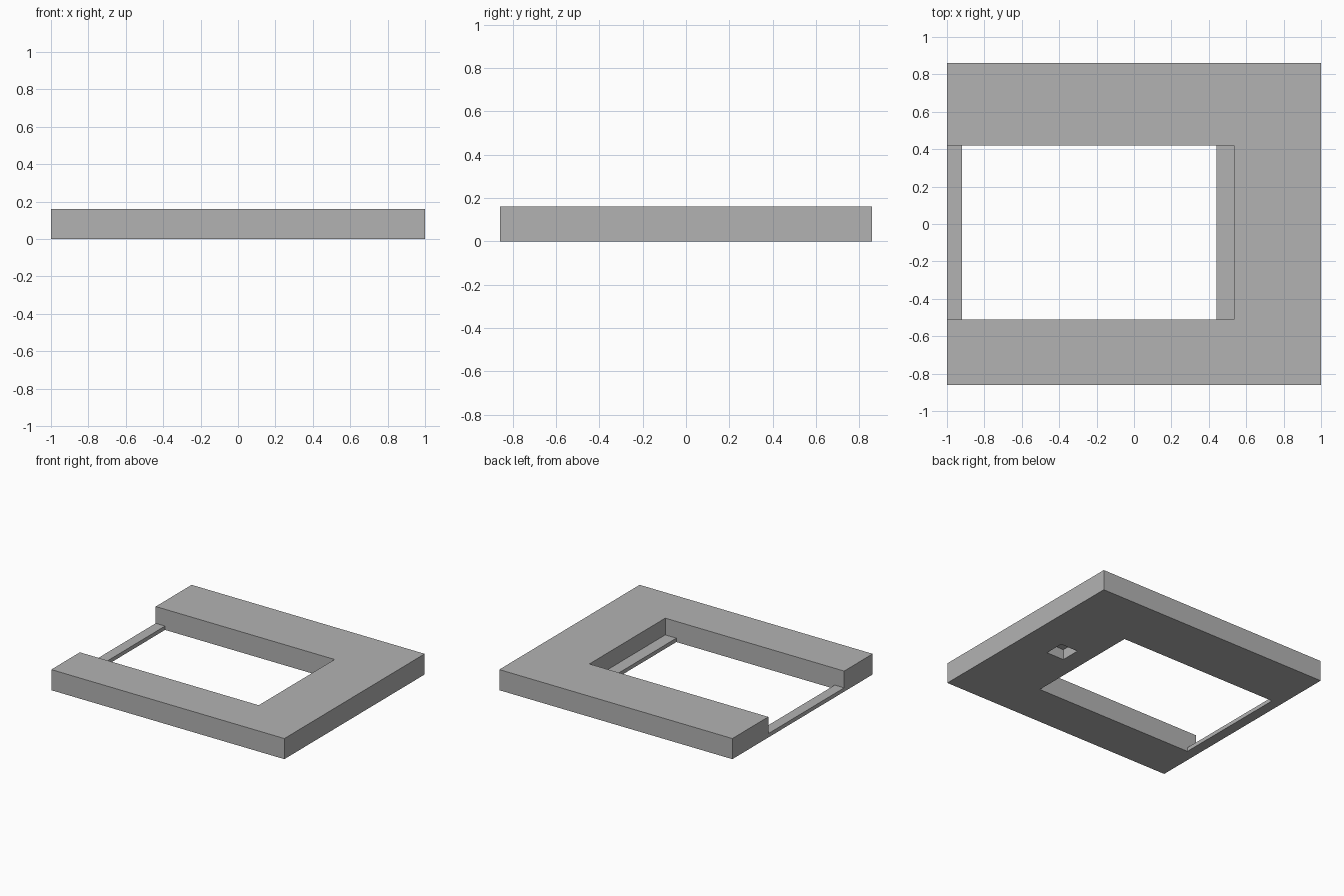
import bpy
import bmesh
from mathutils import Vector

cube = bpy.data.objects.get("Cube")
if cube:
    bpy.data.objects.remove(cube, do_unlink=True)

grey = bpy.data.materials.new("plain grey")
grey.use_nodes = True
colour = (0.45, 0.45, 0.45, 1)
grey.diffuse_color = colour
grey.node_tree.nodes["Principled BSDF"].inputs["Base Color"].default_value = colour


def prism(name, profile, y0, y1):
    """Extrude an x-z profile along y."""
    bm = bmesh.new()
    face = bm.faces.new([bm.verts.new((x, y0, z)) for x, z in profile])
    ext = bmesh.ops.extrude_face_region(bm, geom=[face])
    moved = [v for v in ext["geom"] if isinstance(v, bmesh.types.BMVert)]
    bmesh.ops.translate(bm, verts=moved, vec=Vector((0, y1 - y0, 0)))
    bmesh.ops.recalc_face_normals(bm, faces=bm.faces)
    mesh = bpy.data.meshes.new(name)
    bm.to_mesh(mesh)
    bm.free()
    mesh.materials.append(grey)
    obj = bpy.data.objects.new(name, mesh)
    bpy.context.collection.objects.link(obj)
    return obj


def box_profile(x0, x1, z0, z1):
    return [(x0, z0), (x1, z0), (x1, z1), (x0, z1)]


def cut(target, cutter):
    mod = target.modifiers.new(cutter.name, "BOOLEAN")
    mod.operation = "DIFFERENCE"
    mod.solver = "EXACT"
    mod.object = cutter
    cutter.hide_render = True
    cutter.hide_set(True)


HEIGHT, LEDGE = 0.16, 0.03

# Thick rectangular plate
frame = prism("frame", box_profile(-1, 1, 0, HEIGHT), -0.86, 0.86)

# Stepped opening, open at one end, leaving a thin ledge at each end
opening = prism("opening_cutter", [
    (-0.92, -0.1), (0.44, -0.1), (0.44, LEDGE), (0.535, LEDGE),
    (0.535, 0.3), (-1.1, 0.3), (-1.1, LEDGE), (-0.92, LEDGE)], -0.51, 0.42)
cut(frame, opening)

# Small square pocket in the underside
pocket = prism("pocket_cutter", box_profile(0.585, 0.735, -0.1, 0.08), -0.08, 0.075)
cut(frame, pocket)
